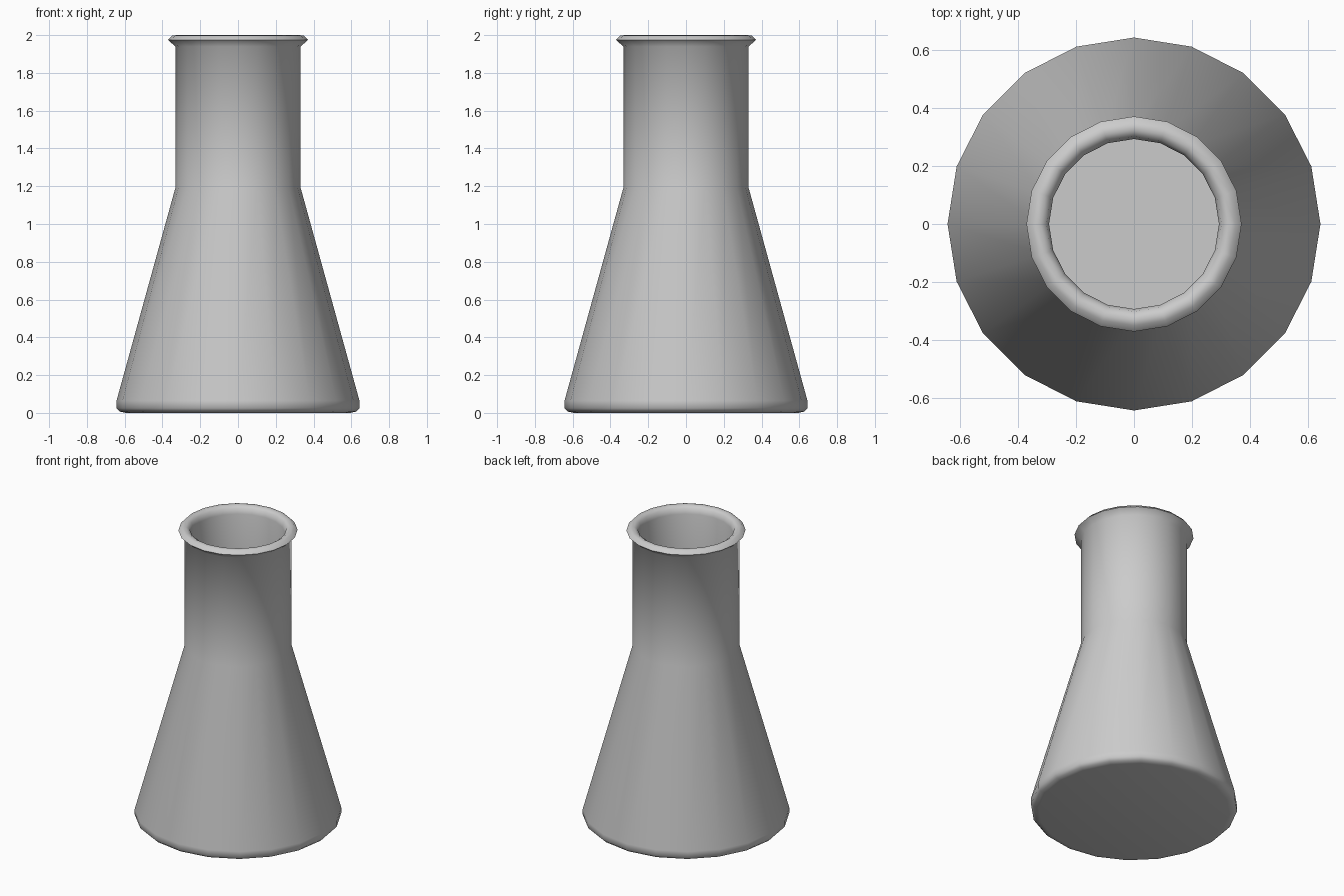
import bpy, bmesh, math

if "Cube" in bpy.data.objects:
    bpy.data.objects.remove(bpy.data.objects["Cube"])

SIDES = 20

# Closed lathe profile (radius, height): outside upward, over the lip, inside downward
profile = [
    (0.595, 0.0), (0.625, 0.007), (0.643, 0.025), (0.643, 0.065),   # rounded foot
    (0.332, 1.19), (0.332, 1.94),                                   # cone and neck
    (0.371, 1.975), (0.350, 1.997), (0.325, 2.0), (0.302, 1.985),   # flared lip
    (0.293, 1.95), (0.293, 1.195),                                  # inner neck
    (0.603, 0.07), (0.585, 0.04),                                   # inner cone and floor
]

# Flask body, turned around z
bm = bmesh.new()
rings = []
for r, z in profile:
    rings.append([bm.verts.new((r * math.cos(a), r * math.sin(a), z))
                  for a in (2 * math.pi * i / SIDES for i in range(SIDES))])
for lower, upper in zip(rings, rings[1:]):
    for i in range(SIDES):
        j = (i + 1) % SIDES
        bm.faces.new((lower[i], lower[j], upper[j], upper[i]))

# Outer base and inner floor
bm.faces.new(rings[0][::-1])
bm.faces.new(rings[-1])
bmesh.ops.recalc_face_normals(bm, faces=bm.faces)

mesh = bpy.data.meshes.new("flask")
bm.to_mesh(mesh)
bm.free()
flask = bpy.data.objects.new("flask", mesh)
bpy.context.collection.objects.link(flask)

# Smooth walls with crisp edges
bpy.context.view_layer.objects.active = flask
flask.select_set(True)
bpy.ops.object.shade_smooth_by_angle(angle=math.radians(50))
